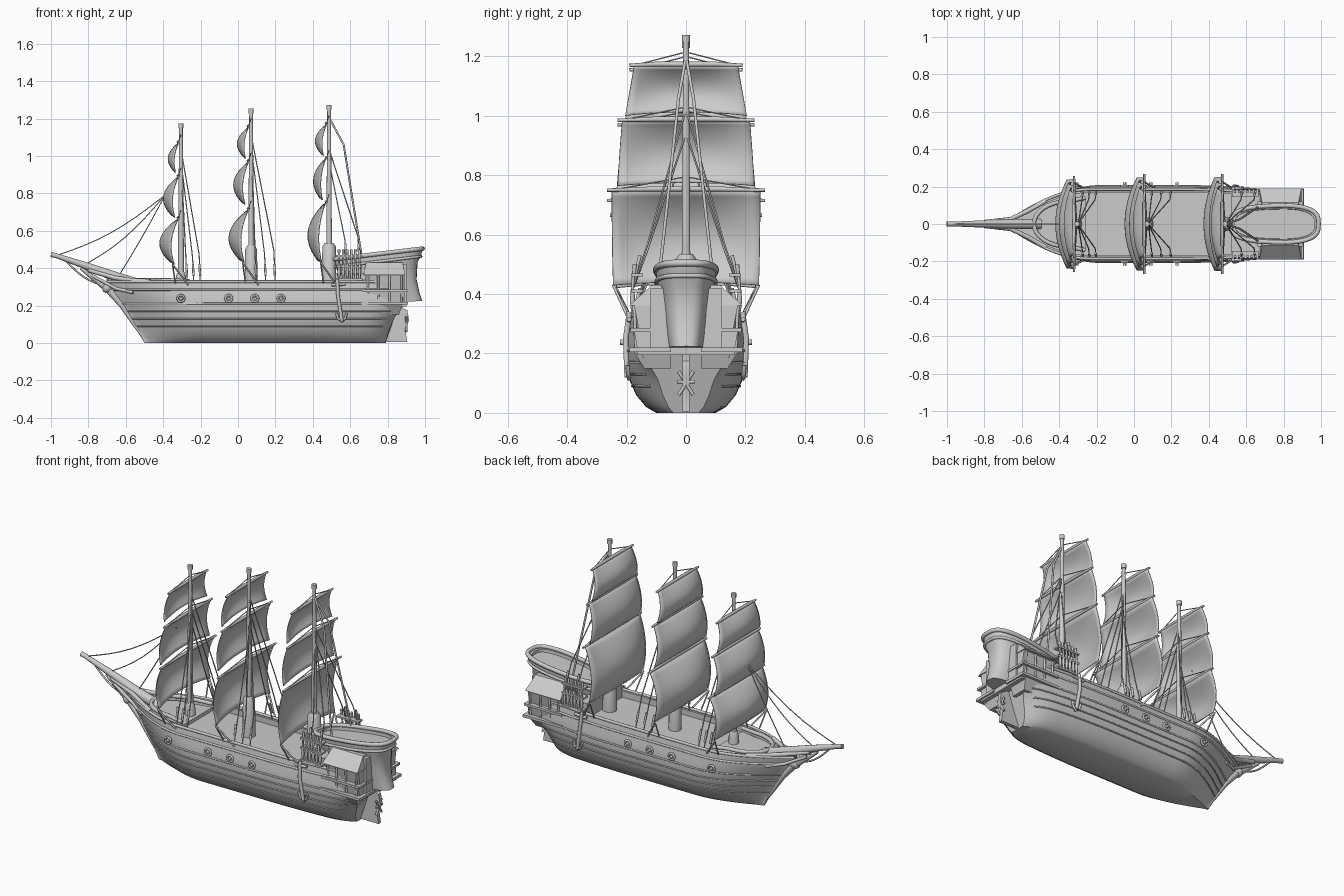
import bpy, bmesh, math
from mathutils import Vector

if "Cube" in bpy.data.objects:
    bpy.data.objects.remove(bpy.data.objects["Cube"])


# ---------- helpers ----------
def mesh(name, verts, faces, angle=40):
    me = bpy.data.meshes.new(name)
    me.from_pydata([tuple(v) for v in verts], [], faces)
    bm = bmesh.new()
    bm.from_mesh(me)
    bmesh.ops.recalc_face_normals(bm, faces=bm.faces)
    bm.to_mesh(me)
    bm.free()
    for p in me.polygons:
        p.use_smooth = True
    me.set_sharp_from_angle(angle=math.radians(angle))
    ob = bpy.data.objects.new(name, me)
    bpy.context.collection.objects.link(ob)
    return ob


def loft(name, rows, closed=True, caps=True):
    n = len(rows[0])
    faces = []
    for i in range(len(rows) - 1):
        for j in range(n if closed else n - 1):
            k = (j + 1) % n
            faces.append((i * n + j, i * n + k, (i + 1) * n + k, (i + 1) * n + j))
    if caps:
        faces += [tuple(range(n)), tuple(range((len(rows) - 1) * n, len(rows) * n))]
    return mesh(name, [v for r in rows for v in r], faces)


def tube(name, paths, r, radii=None, cyclic=False, res=2):
    cu = bpy.data.curves.new(name, 'CURVE')
    cu.dimensions = '3D'
    cu.bevel_depth, cu.bevel_resolution, cu.use_fill_caps = r, res, True
    for path in paths:
        sp = cu.splines.new('POLY')
        sp.points.add(len(path) - 1)
        for i, p in enumerate(path):
            sp.points[i].co = (*p, 1)
            sp.points[i].radius = radii[i] if radii else 1
        sp.use_cyclic_u = cyclic
        sp.use_smooth = True
    ob = bpy.data.objects.new(name, cu)
    bpy.context.collection.objects.link(ob)
    return ob


def box(name, x0, x1, y0, y1, z0, z1, dx=0, dy=0):
    # dx, dy pull in the top edges (dy on the y1 side only)
    lo = [(x0, y0, z0), (x1, y0, z0), (x1, y1, z0), (x0, y1, z0)]
    hi = [(x0 + dx, y0, z1), (x1 - dx, y0, z1), (x1 - dx, y1 - dy, z1), (x0 + dx, y1 - dy, z1)]
    return loft(name, [lo, hi])


def interp(v, tab):
    for (a, p), (b, q) in zip(tab, tab[1:]):
        if v <= b:
            return p + (q - p) * (v - a) / (b - a)
    return tab[-1][1]


def both(path):
    return [path, [(x, -y, z) for x, y, z in path]]


def sag(a, b, d, n=8):
    a, b = Vector(a), Vector(b)
    return [a.lerp(b, i / n) - Vector((0, 0, d * math.sin(math.pi * i / n))) for i in range(n + 1)]


# ---------- hull ----------
BOW = [(0, -.50), (.1, -.555), (.2, -.62), (.28, -.68), (.36, -.71)]
STERN = [(0, .79), (.05, .80), (.1, .82), (.15, .845), (.2, .885), (.36, .89)]
WIDTH = [(0, .10), (.02, .135), (.06, .168), (.11, .19), (.17, .203), (.22, .203), (.28, .193), (.36, .18)]


def hull(t, z):
    x = interp(z, BOW) * (1 - t) + interp(z, STERN) * t
    f = math.sin(min(t / .29, 1) * math.pi / 2) * (1 - .22 * max(0, (t - .6) / .4) ** 2)
    f *= 1 - .45 * max(0, (t - .86) / .14) ** 3 * interp(z, [(0, 1), (.12, .8), (.2, .1), (.36, 0)])
    return x, max(.006, interp(z, WIDTH) * f), z


rows = []
for i in range(57):
    t = i / 56 + .05 * math.sin(2 * math.pi * i / 56) * -1
    top = .322 + .02 * (2 * t - 1) ** 2
    rx, ry, _ = hull(t, top)
    inner = max(.002, ry - .018)
    half = [(rx, inner, .29), (rx, inner, top)]
    half += [hull(t, z) for z in (top, .28, .25, .22, .19, .165, .14, .11, .085, .06, .04, .02, .008, 0)]
    rows.append(half + [(x, -y, z) for x, y, z in reversed(half)])
loft("hull", rows)

# raised planks and rail along the hull
for z, r in ((.328, .008), (.285, .006), (.21, .005), (.17, .004), (.13, .004), (.09, .004)):
    path = [hull((i / 40) ** 1.3 * .97, z) for i in range(41)]
    tube("plank_rail", both(path), r)

# gun ports
for x in (-.305, -.05, .09, .23):
    for s in (-1, 1):
        ring = [(x + .018 * math.cos(a), s * .203, .238 + .018 * math.sin(a))
                for a in [k * math.pi / 8 for k in range(16)]]
        tube("port_ring", [ring], .006, cyclic=True)
        tube("gun_barrel", [[(x, s * .17, .238), (x, s * .222, .238)]], .009)

# forecastle deck with curved rim
arc = [(-.36 - .175 * math.sin(a), .12 * math.cos(a), .335) for a in [k * math.pi / 16 for k in range(17)]]
arc = [(-.26, .14, .33)] + arc + [(-.26, -.14, .33)]
tube("forecastle_rim", [arc], .011)
loft("forecastle_deck", [[(x, y, .285) for x, y, _ in arc], [(x, y, .31) for x, y, _ in arc]])

# ---------- bow ----------
tube("bowsprit", [[(-.5, 0, .305), (-.65, 0, .352), (-.8, 0, .408), (-.97, 0, .466), (-1, 0, .474)]],
     .028, [1, .95, .7, .45, .5], res=4)
tube("stem_knee", [[(-.49, 0, .012), (-.555, 0, .1), (-.62, 0, .2), (-.69, 0, .285), (-.84, 0, .40)]],
     .015, [.6, .7, 1, 1.4, .6])
tube("beak_rail", both([(-.47, .125, .33), (-.57, .068, .335), (-.66, .026, .348), (-.8, .01, .39)]), .012)
tube("beak_lower_rail", both([(-.56, .075, .27), (-.65, .026, .29), (-.78, .01, .36)]), .009)
bpy.ops.mesh.primitive_uv_sphere_add(segments=16, ring_count=10, radius=.028, location=(-.70, 0, .295))
bpy.context.object.name = "figurehead"
bpy.ops.object.shade_smooth()
tube("bobstay", [sag((-.92, 0, .44), (-.72, 0, .31), .025)], .005)

# ---------- stern ----------
box("quarterdeck", .52, .69, -.16, .16, .28, .375)
box("stern_cabin", .66, .90, -.12, .12, .2, .42)


def oval(x0, x1, w, z, slope=.12):
    out = []
    for k in range(40):
        c, s = math.cos(k * math.pi / 20), math.sin(k * math.pi / 20)
        x = (x0 + x1) / 2 + (x1 - x0) / 2 * math.copysign(abs(c) ** .7, c)
        y = w * math.copysign(abs(s) ** .65, s) * (.88 + .12 * min(1, (x - .5) / .3))
        out.append((x, y, z + slope * (x - .75)))
    return out


loft("poop", [oval(.60, .985, .06, .215, .04), oval(.56, .97, .07, .26, .05), oval(.55, .955, .08, .33, .05),
              oval(.53, .96, .092, .41, .1), oval(.52, .98, .1, .44), oval(.52, .985, .1, .47),
              oval(.54, .965, .082, .472), oval(.54, .965, .08, .455)])
tube("poop_rail", [oval(.515, .987, .1, .476)], .012, cyclic=True)
tube("poop_moulding", [oval(.52, .978, .1, .435)], .008, cyclic=True)

# side galleries in layers: ledge, box, ledge, windows, roof
for s in (-1, 1):
    for name, x0, x1, y, z0, z1, dx, dy in (
            ("gallery_ledge", .66, .91, .19, .205, .22, 0, 0), ("gallery_base", .68, .89, .165, .22, .275, 0, -.01),
            ("gallery_sill", .665, .905, .187, .272, .285, 0, 0), ("gallery_windows", .68, .89, .16, .285, .365, 0, -.015),
            ("gallery_roof", .67, .895, .19, .362, .43, .015, .075), ("gallery_bracket", .70, .86, .14, .15, .205, -.02, -.035)):
        box(name, x0, x1, s * .05, s * y, z0, z1, dx, s * dy)
    for x in (.695, .75, .81, .875):
        tube("window_post", [[(x, s * .168, .215), (x, s * .175, .37)]], .006)
    # shroud platform with deadeyes
    for z in (.335, .405, .46):
        box("channel_plank", .525, .665, s * .145, s * .185, z, z + .01)
    for k in range(6):
        x = .54 + k * .022
        tube("deadeye_post", [[(x, s * .18, .34), (x, s * .18, .38), (x, s * .18, .43), (x, s * .172, .50)]],
             .008, [.6, 1.1, .6, .9])
    # anchor
    tube("anchor_shank", [[(.53, s * .19, .34), (.535, s * .203, .25), (.555, s * .198, .12)]], .010)
    tube("anchor_arms", [[(.525, s * .197, .16), (.535, s * .195, .13), (.557, s * .192, .115),
                          (.575, s * .195, .135), (.58, s * .197, .16)]], .007)
    tube("anchor_stock", [[(.50, s * .192, .31), (.575, s * .192, .315)]], .008)

box("transom_beam", .84, .90, -.165, .165, .195, .215)
prof = [(.78, .005), (.905, .005), (.895, .07), (.915, .12), (.905, .175), (.86, .2), (.82, .15)]
loft("rudder", [[(x, -.011, z) for x, z in prof], [(x, .011, z) for x, z in prof]])
tube("rudder_hinge", [[(.90, -.03, .105), (.90, .03, .105)], [(.90, -.025, .06), (.90, .025, .14)],
                      [(.90, .025, .06), (.90, -.025, .14)]], .006)


# ---------- masts, yards, sails and rigging ----------
def sail(name, x, zt, zb, wt, wb, bulge):
    rows = []
    for i in range(15):
        v = i / 14
        row = []
        for j in range(17):
            u = j / 8 - 1
            w = wt + (wb - wt) * v
            b = bulge * math.sin(math.pi * min(1, v * .9)) ** .85 * (.36 + .64 * (1 - u * u))
            row.append((x - b - .01 * v, u * w, zt + (zb - zt) * v + .012 * v * (1 - u * u)))
        rows.append(row)
    ob = loft(name, rows, closed=False, caps=False)
    ob.modifiers.new("cloth", 'SOLIDIFY').thickness = .005


# name, x, top, thick base radius and height, sails (top, bottom, half widths, bulge), shroud feet
MASTS = [
    ("fore", -.305, 1.17, .026, .38,
     [(1.07, .91, .165, .195, .05), (.89, .67, .205, .225, .075), (.665, .42, .24, .235, .095)], (-.27, -.235, -.20), .33),
    ("main", .07, 1.25, .032, .52,
     [(1.155, .985, .175, .205, .055), (.97, .74, .215, .235, .075), (.715, .43, .25, .245, .1)], (.10, .15, .20), .33),
    ("mizzen", .487, 1.27, .036, .535,
     [(1.17, 1.0, .175, .205, .055), (.985, .765, .215, .23, .06), (.75, .43, .25, .245, .09)], (.58, .65), .44)]

for name, x, top, br, bz, sails, feet, fz in MASTS:
    tube(name + "_mast", [[(x, 0, .28), (x, 0, .7), (x, 0, top - .03), (x, 0, top)]], .014, [1.2, 1, .7, .7], res=3)
    tube(name + "_mast_base", [[(x, 0, .28), (x, 0, bz - .02), (x, 0, bz)]], br, [1.1, 1, .65], res=4)
    tube(name + "_mast_cap", [[(x, 0, top - .022), (x, 0, top + .003)]], .014)
    yx = x - .015
    for n, (zt, zb, wt, wb, bulge) in enumerate(sails):
        sail(name + "_sail", yx, zt, zb, wt, wb, bulge)
        e = wt + .016
        tube(name + "_yard", [[(yx, -e, zt), (yx, -.1, zt + .004), (yx, .1, zt + .004), (yx, e, zt)]],
             .008, [.7, 1.1, 1.1, .7])
        # lifts from mast to yard ends
        tube(name + "_lift", both([(x, 0, zt + .045), (yx, wt, zt)]), .0025, res=1)
    # sheets from the lowest sail corners to the hull
    wb, zb = sails[2][3], sails[2][1]
    tube(name + "_sheet", both([(yx - .03, wb, zb), (x + .04, .19, .31)]), .005, res=1)
    tube(name + "_brace", both([(yx - .03, wb, zb), (x - .03, .185, .32)]), .004, res=1)
    # shrouds with blocks near the feet
    for k, fx in enumerate(feet):
        h = top - .18 - .08 * (2 - k)
        tube(name + "_shroud", both([(x + .008, .004, h), (fx - .008, .13, fz + .22 * (h - fz)), (fx, .185, fz - .04)]), .0032, res=1)
        tube(name + "_shroud_block", both([(fx - .006, .155, fz + .09), (fx - .003, .17, fz + .03)]), .006)

# heavy backstays behind the last mast
tube("backstay", both([(.49, 0, 1.2), (.565, .025, 1.06), (.61, .055, .78), (.662, .09, .46)]), .0055)
# forestays to the bowsprit
for x, z in ((-.97, .468), (-.82, .418), (-.64, .355)):
    tube("forestay", [sag((x, 0, z), (-.39, 0, .79), .04 if x < -.7 else .01)], .003, res=1)
